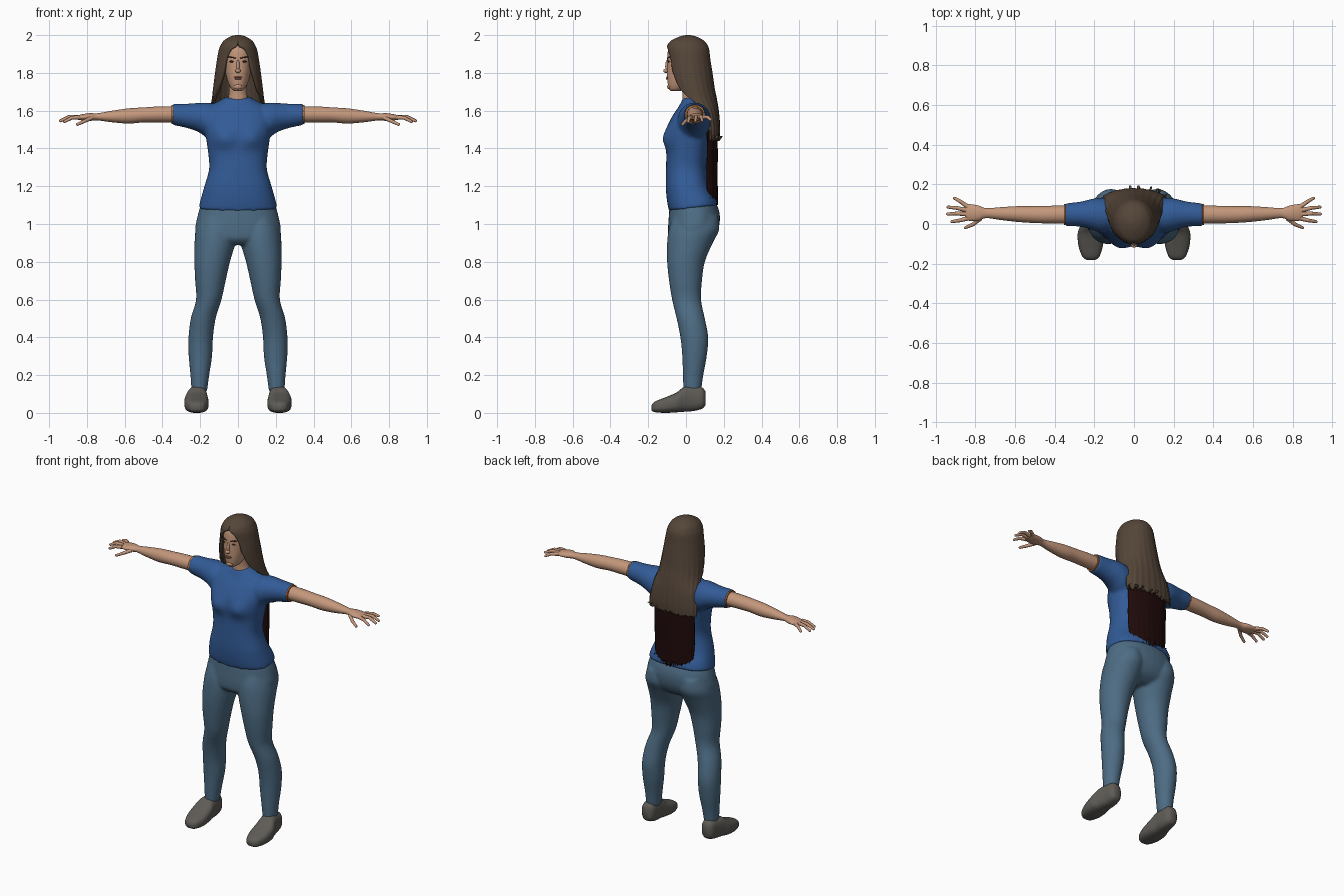
import bpy, bmesh, math, random
from mathutils import Matrix, Vector

random.seed(4)
cube = bpy.data.objects.get("Cube")
if cube:
    bpy.data.objects.remove(cube, do_unlink=True)


def material(name, *rgb):
    mat = bpy.data.materials.new(name)
    mat.use_nodes = True
    mat.diffuse_color = (*rgb, 1)
    mat.node_tree.nodes["Principled BSDF"].inputs["Base Color"].default_value = (*rgb, 1)
    return mat


SKIN = material("skin", .55, .31, .2)
SHIRT = material("blue_cloth", .032, .105, .31)
DENIM = material("denim", .075, .15, .23)
SHOE = material("grey_leather", .115, .107, .095)
HAIR = material("brown_hair", .09, .06, .04)
DARK = material("dark_hair", .014, .003, .003)
TRIM = material("orange_trim", .5, .17, .04)
LIPS = material("lips", .36, .15, .11)
BROW = material("brow_brown", .05, .022, .018)


def interpolate(keys, steps=5):
    """Catmull-Rom through tuples of any length."""
    padded = [keys[0], *keys, keys[-1]]
    out = []
    for i in range(len(keys) - 1):
        for k in range(steps):
            t = k / steps
            out.append([(2 * b + (c - a) * t + (2 * a - 5 * b + 4 * c - d) * t * t
                         + (3 * b - a - 3 * c + d) * t ** 3) / 2
                        for a, b, c, d in zip(*padded[i:i + 4])])
    return out + [list(keys[-1])]


def loft(bm, keys, axis="z", power=2, side=1, warp=None, sides=32):
    """Keys hold the position along the axis, then both cross extents.
    Four values mean a centred half width followed by the y extent."""
    if len(keys[0]) == 4:
        keys = [(z, -w, w, y0, y1) for z, w, y0, y1 in keys]
    rings = []
    for t, a0, a1, b0, b1 in interpolate(keys):
        ring = []
        for j in range(sides):
            angle = math.tau * j / sides
            c, s = math.cos(angle), math.sin(angle)
            a = (a0 + a1) / 2 + (a1 - a0) / 2 * math.copysign(abs(c) ** (2 / power), c)
            b = (b0 + b1) / 2 + (b1 - b0) / 2 * math.copysign(abs(s) ** (2 / power), s)
            co = Vector({"x": (t, a, b), "y": (a, t, b), "z": (a, b, t)}[axis])
            co.x *= side
            ring.append(bm.verts.new(warp(co) if warp else co))
        rings.append(ring)
    for low, high in zip(rings, rings[1:]):
        for j in range(sides):
            k = (j + 1) % sides
            bm.faces.new((low[j], low[k], high[k], high[j]))
    bm.faces.new(rings[0])
    bm.faces.new(rings[-1])


def blob(bm, center, size):
    matrix = Matrix.Translation(center) @ Matrix.Diagonal((*size, 1))
    bmesh.ops.create_uvsphere(bm, u_segments=16, v_segments=10, radius=1, matrix=matrix)


def finish(bm, name, mat, fuse=0, recalc=True):
    """Turn the bmesh into a smooth object; fuse merges overlapping volumes."""
    if recalc:
        bmesh.ops.recalc_face_normals(bm, faces=bm.faces)
    mesh = bpy.data.meshes.new(name)
    bm.to_mesh(mesh)
    bm.free()
    mesh.materials.append(mat)
    obj = bpy.data.objects.new(name, mesh)
    bpy.context.collection.objects.link(obj)
    bpy.ops.object.select_all(action="DESELECT")
    obj.select_set(True)
    bpy.context.view_layer.objects.active = obj
    bpy.ops.object.shade_smooth_by_angle(angle=math.radians(50))
    if fuse:
        remesh = obj.modifiers.new("fuse", "REMESH")
        remesh.mode = "VOXEL"
        remesh.voxel_size = fuse
        remesh.use_smooth_shade = True
        smooth = obj.modifiers.new("soften", "SMOOTH")
        smooth.iterations = 5
    return obj


# Shirt: torso with both sleeves, fused
def shirt_shape(co):
    x, y, z = co
    tilt = min(1, ((z - 1.35) / .3) ** 2)
    if y < 0:
        y -= .022 * math.exp(-((abs(x) - .075) / .055) ** 2 - ((z - 1.455) / .05) ** 2)
    return Vector((x, y, z + .15 * (y - .04) * tilt))


bm = bmesh.new()
loft(bm, [(1.085, .208, -.09, .17), (1.13, .198, -.1, .16), (1.2, .178, -.107, .125),
          (1.29, .153, -.106, .108), (1.37, .157, -.104, .115), (1.45, .168, -.108, .13),
          (1.52, .175, -.1, .135), (1.585, .165, -.07, .125), (1.63, .135, -.04, .11),
          (1.657, .09, -.025, .095), (1.672, .066, -.02, .085)],
     power=2.4, warp=shirt_shape, sides=48)
for side in (1, -1):
    loft(bm, [(.08, -.04, .12, 1.43, 1.63), (.16, -.045, .132, 1.455, 1.642),
              (.21, -.03, .127, 1.487, 1.641), (.27, -.014, .113, 1.508, 1.637),
              (.35, -.01, .104, 1.525, 1.636)], axis="x", side=side)
finish(bm, "shirt", SHIRT, fuse=.009)

# Jeans: pelvis and two legs, fused
bm = bmesh.new()
loft(bm, [(1.13, .185, -.08, .15), (1.08, .204, -.088, .172), (1.03, .217, -.092, .18),
          (.97, .226, -.095, .17), (.92, .2, -.09, .14), (.89, .1, -.06, .09)], power=2.2)
for side in (1, -1):
    loft(bm, [(1.04, .03, .2, -.07, .17), (.97, .008, .224, -.092, .176),
              (.9, .014, .23, -.1, .142), (.8, .042, .231, -.1, .1),
              (.7, .065, .227, -.09, .085), (.6, .087, .222, -.074, .08),
              (.5, .118, .25, -.05, .1), (.4, .132, .262, -.03, .118),
              (.3, .137, .261, -.02, .11), (.2, .152, .252, -.017, .092),
              (.11, .164, .246, -.014, .08)], side=side)
finish(bm, "jeans", DENIM, fuse=.009)

# Shoes
bm = bmesh.new()
for side in (1, -1):
    loft(bm, [(-.182, .198, .235, .014, .042), (-.165, .175, .26, .004, .06),
              (-.11, .157, .28, 0, .082), (-.05, .156, .284, .003, .108),
              (-.01, .162, .272, .006, .137), (.04, .164, .26, .01, .142),
              (.085, .172, .252, .022, .135), (.102, .19, .236, .04, .115)],
         axis="y", power=2.7, side=side)
finish(bm, "shoes", SHOE)

# Arms with palms, plus sleeve edges
bm, edge = bmesh.new(), bmesh.new()
for side in (1, -1):
    loft(bm, [(.3, .002, .094, 1.537, 1.624), (.42, .003, .092, 1.538, 1.622),
              (.5, .005, .09, 1.538, 1.617), (.58, .01, .09, 1.532, 1.612),
              (.67, .02, .085, 1.539, 1.599), (.745, .03, .08, 1.549, 1.586),
              (.785, .016, .093, 1.546, 1.587), (.83, .016, .1, 1.549, 1.58),
              (.853, .028, .094, 1.553, 1.574)], axis="x", side=side)
    loft(edge, [(.335, -.006, .1, 1.53, 1.631), (.353, -.006, .1, 1.53, 1.631)],
         axis="x", side=side)
finish(bm, "arms", SKIN)
finish(edge, "sleeve_edges", TRIM)

# Fingers and thumbs: chains of tapering joints
bm = bmesh.new()
digits = [((.84, .088, 1.565), (.875, .113, 1.566), (.905, .13, 1.552)),
          ((.845, .07, 1.566), (.895, .081, 1.568), (.938, .085, 1.548)),
          ((.845, .05, 1.566), (.895, .053, 1.567), (.94, .05, 1.546)),
          ((.84, .028, 1.565), (.88, .018, 1.562), (.918, .012, 1.542)),
          ((.775, .028, 1.562), (.812, -.002, 1.545), (.85, -.018, 1.527))]
for side in (1, -1):
    for digit in digits:
        points = [Vector((x * side, y, z)) for x, y, z in digit]
        for joint, (a, b) in enumerate(zip(points, points[1:])):
            wide, thin = .0115 - .002 * joint, .0095 - .002 * joint
            turn = (b - a).to_track_quat("Z", "Y").to_matrix().to_4x4()
            bmesh.ops.create_cone(bm, cap_ends=True, segments=12, radius1=wide, radius2=thin,
                                  depth=(b - a).length,
                                  matrix=Matrix.Translation((a + b) / 2) @ turn)
            blob(bm, b, (thin, thin, thin))
finish(bm, "fingers", SKIN)

# Head, neck and nose
bm = bmesh.new()
loft(bm, [(1.6, .075, -.01, .1), (1.655, .056, -.018, .085), (1.7, .047, -.02, .075),
          (1.78, .047, -.03, .075)])
loft(bm, [(1.704, .018, -.08, -.03), (1.715, .034, -.09, .0), (1.74, .049, -.096, .04),
          (1.78, .062, -.1, .08), (1.83, .071, -.1, .1), (1.88, .075, -.099, .105),
          (1.93, .072, -.092, .1), (1.965, .052, -.065, .075), (1.98, .025, -.03, .04)],
     power=2.2)
blob(bm, (0, -.098, 1.835), (.0095, .012, .034))
blob(bm, (0, -.106, 1.811), (.015, .014, .011))
blob(bm, (0, -.088, 1.727), (.022, .012, .014))
finish(bm, "head", SKIN)

# Lips, eyes and brows
bm = bmesh.new()
blob(bm, (0, -.099, 1.777), (.023, .006, .004))
blob(bm, (0, -.099, 1.769), (.018, .007, .005))
finish(bm, "lips", LIPS)
bm = bmesh.new()
for side in (1, -1):
    blob(bm, (.033 * side, -.092, 1.86), (.014, .004, .005))
    for step in range(4):
        blob(bm, ((.018 + .01 * step) * side, -.097 + .003 * step, 1.879 + .002 * step),
             (.008, .004, .003))
finish(bm, "eyes_and_brows", BROW)


# Hair: open shells, each key is height, half width, centre y, depth, opening angle
def hair(name, mat, keys, thickness, ragged, strands=72):
    bm = bmesh.new()
    rows = interpolate(keys, 6)
    jitter = [random.uniform(-ragged, ragged) for _ in range(strands + 1)]
    grid = []
    for row, (z, width, yc, depth, opening) in enumerate(rows):
        start = math.radians(max(0, opening))
        fall = (row / len(rows)) ** 2
        line = []
        for j in range(strands + 1):
            a = start + (math.tau - 2 * start) * j / strands
            wave = 1 + .02 * fall * math.sin(23 * a + 3 * z)
            drop = jitter[j] if row == len(rows) - 1 else 0
            line.append(bm.verts.new((width * wave * math.sin(a),
                                      yc - depth * wave * math.cos(a), z + drop)))
        grid.append(line)
    for top, low in zip(grid, grid[1:]):
        for j in range(strands):
            bm.faces.new((top[j], low[j], low[j + 1], top[j + 1]))
    if keys[0][-1] == 0:
        bm.faces.new(grid[0][:-1])
    bmesh.ops.remove_doubles(bm, verts=bm.verts, dist=.0003)
    obj = finish(bm, name, mat, recalc=False)
    shell = obj.modifiers.new("thickness", "SOLIDIFY")
    shell.thickness = thickness
    shell.offset = -1


hair("hair", HAIR, [(2, .012, .01, .012, 0), (1.992, .042, .01, .045, 0),
                    (1.97, .076, .008, .088, 0), (1.945, .092, .008, .107, 4),
                    (1.92, .102, .01, .113, 23), (1.87, .111, .014, .115, 35),
                    (1.8, .121, .02, .12, 42), (1.72, .131, .035, .116, 53),
                    (1.66, .138, .055, .108, 74), (1.59, .152, .1, .074, 93),
                    (1.51, .166, .115, .065, 95), (1.45, .166, .12, .058, 95)], .018, .012)
hair("hair_lower_layer", DARK, [(1.56, .135, .105, .056, 95), (1.4, .142, .108, .06, 95),
                                (1.25, .14, .105, .062, 95), (1.12, .13, .115, .054, 95)],
     .012, .022)
